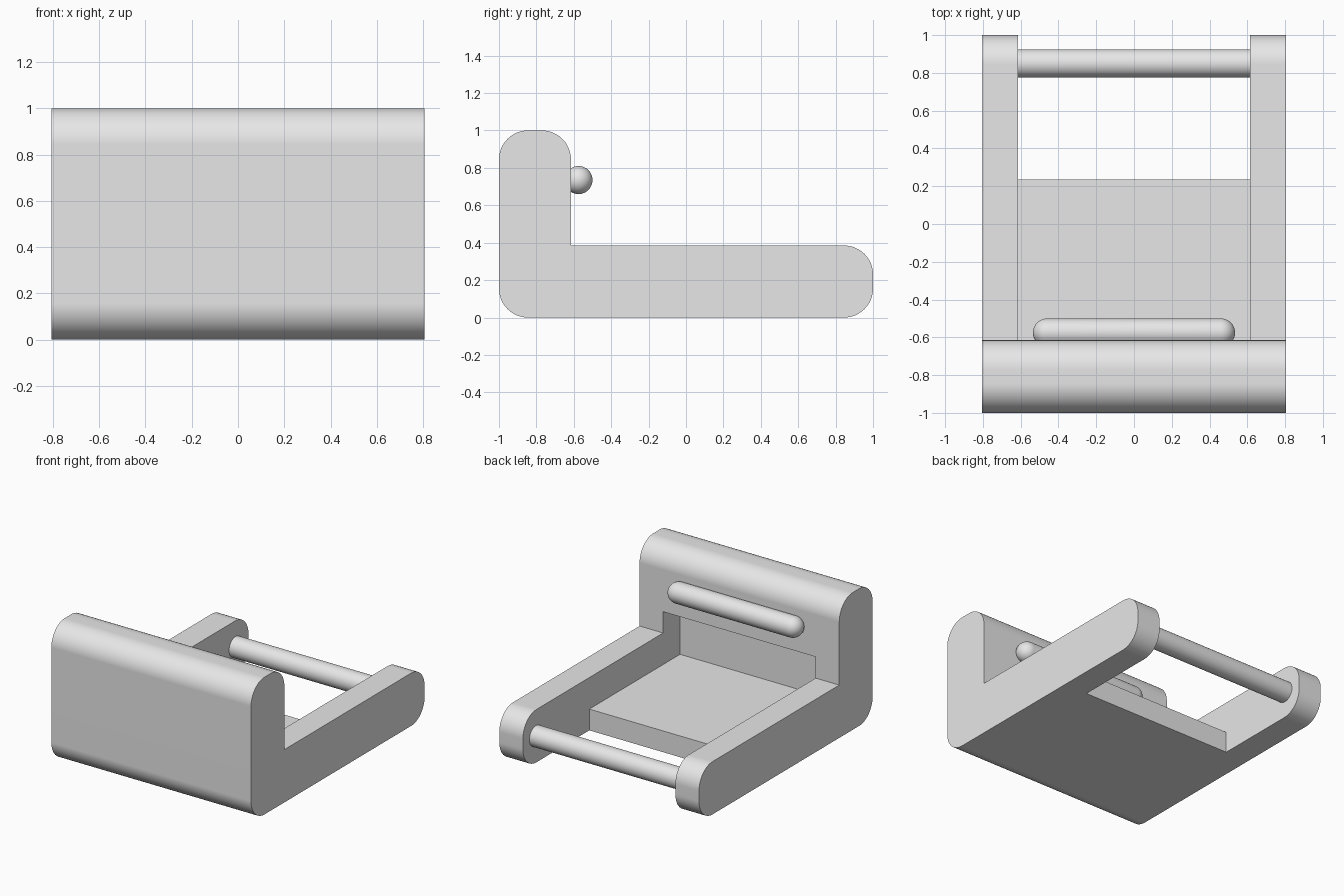
import bpy
import bmesh
from math import pi, sin, cos, radians
from mathutils import Vector

default = bpy.data.objects.get("Cube")
if default:
    bpy.data.objects.remove(default, do_unlink=True)

grey = bpy.data.materials.new("plain grey")
grey.use_nodes = True
grey.diffuse_color = (0.8, 0.8, 0.8, 1)
grey.node_tree.nodes["Principled BSDF"].inputs["Base Color"].default_value = (0.8, 0.8, 0.8, 1)

HALF_WIDTH = 0.805
INNER = 0.615      # inner side of each arm
WALL = -0.615      # rear face of the front wall
ARM_TOP = 0.385
RADIUS = 0.155


def finish(bm, name):
    bmesh.ops.recalc_face_normals(bm, faces=bm.faces)
    mesh = bpy.data.meshes.new(name)
    bm.to_mesh(mesh)
    bm.free()
    mesh.materials.append(grey)
    obj = bpy.data.objects.new(name, mesh)
    bpy.context.collection.objects.link(obj)
    return obj


def select(obj):
    bpy.ops.object.select_all(action="DESELECT")
    obj.select_set(True)
    bpy.context.view_layer.objects.active = obj


def smooth(obj):
    select(obj)
    bpy.ops.object.shade_smooth_by_angle(angle=radians(30))


def corner(y, z, start, steps=12):
    """Quarter arc about (y, z), starting at the given angle."""
    angles = [start + pi / 2 * i / steps for i in range(steps + 1)]
    return [(y + RADIUS * cos(a), z + RADIUS * sin(a)) for a in angles]


def extrude_x(name, profile, half):
    """Side profile of (y, z) points, extruded across x."""
    bm = bmesh.new()
    face = bm.faces.new([bm.verts.new((-half, y, z)) for y, z in profile])
    side = bmesh.ops.extrude_face_region(bm, geom=[face])
    verts = [g for g in side["geom"] if isinstance(g, bmesh.types.BMVert)]
    bmesh.ops.translate(bm, verts=verts, vec=(2 * half, 0, 0))
    return finish(bm, name)


def lathe_x(name, profile, location):
    """Profile of (x, radius) points, spun about the x axis."""
    bm = bmesh.new()
    verts = [bm.verts.new((x, r, 0)) for x, r in profile]
    edges = [bm.edges.new(pair) for pair in zip(verts, verts[1:])]
    bmesh.ops.spin(bm, geom=verts + edges, cent=(0, 0, 0), axis=(1, 0, 0),
                   angle=2 * pi, steps=40)
    bmesh.ops.remove_doubles(bm, verts=bm.verts, dist=0.0001)
    bmesh.ops.translate(bm, verts=bm.verts, vec=Vector(location))
    obj = finish(bm, name)
    smooth(obj)
    return obj


# Frame: rounded L-shaped side profile
outline = corner(-1 + RADIUS, RADIUS, pi)
outline += corner(1 - RADIUS, RADIUS, 1.5 * pi)
outline += corner(1 - RADIUS, ARM_TOP - RADIUS, 0)
outline.append((WALL, ARM_TOP))
outline += corner(WALL - RADIUS, 1 - RADIUS, 0)
outline += corner(-1 + RADIUS, 1 - RADIUS, pi / 2)
frame = extrude_x("frame", outline, HALF_WIDTH)

# Tray, wall pocket and open rear gap between the arms
tray_end, tray_top = 0.235, 0.155
cutter = extrude_x("tray_cutter", [
    (-0.81, tray_top), (tray_end, tray_top), (tray_end, -0.1),
    (1.1, -0.1), (1.1, 0.54), (-0.81, 0.54)], INNER)
cutter.hide_render = True
cut = frame.modifiers.new("tray cut", "BOOLEAN")
cut.operation = "DIFFERENCE"
cut.solver = "EXACT"
cut.object = cutter
select(frame)
bpy.ops.object.modifier_apply(modifier=cut.name)
bpy.data.objects.remove(cutter, do_unlink=True)
smooth(frame)
normals = frame.modifiers.new("even shading", "WEIGHTED_NORMAL")
normals.keep_sharp = True

# Round crossbar joining the arm ends
BAR = 0.075
end = INNER + 0.03
lathe_x("rear_crossbar", [(-end, 0), (-end, BAR), (end, BAR), (end, 0)],
        (0, 0.85, 0.195))

# Round-ended grip on the rear face of the wall
straight = 0.535 - BAR
arc = [pi / 2 * i / 10 for i in range(11)]
right = [(-straight - BAR * cos(a), BAR * sin(a)) for a in arc]
left = [(-x, r) for x, r in reversed(right)]
lathe_x("wall_grip", right + left, (0, -0.575, 0.735))
